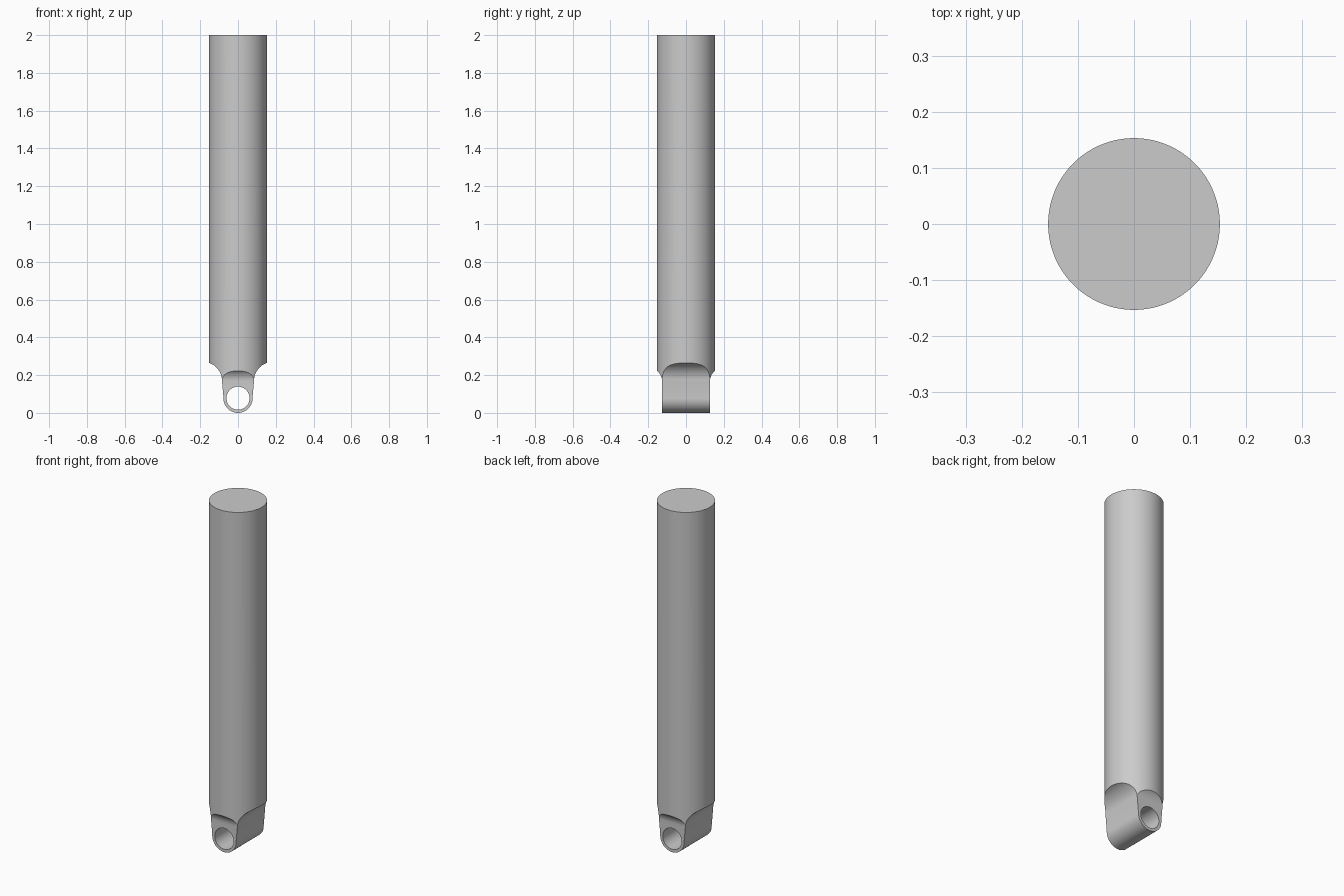
import bpy, bmesh
from math import sin, cos, pi, radians

cube = bpy.data.objects.get("Cube")
if cube:
    bpy.data.objects.remove(cube, do_unlink=True)

RADIUS, HEIGHT = 0.153, 2.0
EYE_Z, EYE_R, HOLE_R = 0.077, 0.077, 0.061

steel = bpy.data.materials.new("plain grey")
steel.use_nodes = True
GREY = (0.6, 0.6, 0.6, 1)
steel.diffuse_color = GREY
steel.node_tree.nodes["Principled BSDF"].inputs["Base Color"].default_value = GREY


def prism(name, outline, place, depth):
    """Extrude a closed outline; place(u, v) gives its start, depth the sweep."""
    bm = bmesh.new()
    face = bm.faces.new([bm.verts.new(place(u, v)) for u, v in outline])
    moved = bmesh.ops.extrude_face_region(bm, geom=[face])["geom"]
    verts = [g for g in moved if isinstance(g, bmesh.types.BMVert)]
    bmesh.ops.translate(bm, verts=verts, vec=depth)
    bmesh.ops.recalc_face_normals(bm, faces=bm.faces)
    mesh = bpy.data.meshes.new(name)
    bm.to_mesh(mesh)
    bm.free()
    mesh.materials.append(steel)
    obj = bpy.data.objects.new(name, mesh)
    bpy.context.collection.objects.link(obj)
    return obj


def arc(cu, cv, r, start, end, steps):
    angles = [radians(start + (end - start) * i / steps) for i in range(steps + 1)]
    return [(cu + r * cos(a), cv + r * sin(a)) for a in angles]


def mirrored(half):
    return half + [(-u, v) for u, v in reversed(half) if abs(u) > 1e-5]


def along_y(u, v):
    return (u, -0.4, v)


def along_x(u, v):
    return (-0.4, u, v)


# Round shaft
circle = arc(0, 0, RADIUS, 0, 360, 128)[:-1]
shaft = prism("shaft", circle, lambda u, v: (u, v, 0), (0, 0, HEIGHT))

# Front outline: rounded eye, tapered neck and concave shoulders
front = arc(0, EYE_Z, EYE_R, -90, 4, 24) + arc(0.185, 0.17, 0.1, 180, 90, 24)
front += [(0.4, 0.27), (0.4, 2.2)]
eye_cutter = prism("eye_outline_cutter", mirrored(front), along_y, (0, 0.8, 0))

# Side outline: flat cheeks with small concave shoulders
side = [(0.127, -0.2)] + arc(0.197, 0.168, 0.07, 180, 90, 16)
side += [(0.4, 0.238), (0.4, 2.2)]
cheek_cutter = prism("cheek_outline_cutter", mirrored(side), along_x, (0.8, 0, 0))

# Pin hole
hole = arc(0, EYE_Z + 0.001, HOLE_R, 0, 360, 64)[:-1]
hole_cutter = prism("pin_hole_cutter", hole, along_y, (0, 0.8, 0))

bpy.context.view_layer.objects.active = shaft
for cutter, operation in ((eye_cutter, "INTERSECT"), (cheek_cutter, "INTERSECT"),
                          (hole_cutter, "DIFFERENCE")):
    cutter.hide_render = True
    mod = shaft.modifiers.new("cut", "BOOLEAN")
    mod.object, mod.operation, mod.solver = cutter, operation, "EXACT"
    bpy.ops.object.modifier_apply(modifier=mod.name)
    bpy.data.objects.remove(cutter, do_unlink=True)

# Smooth the round walls and keep the cut edges crisp
bpy.ops.object.select_all(action="DESELECT")
shaft.select_set(True)
bpy.ops.object.shade_smooth_by_angle(angle=radians(25))
